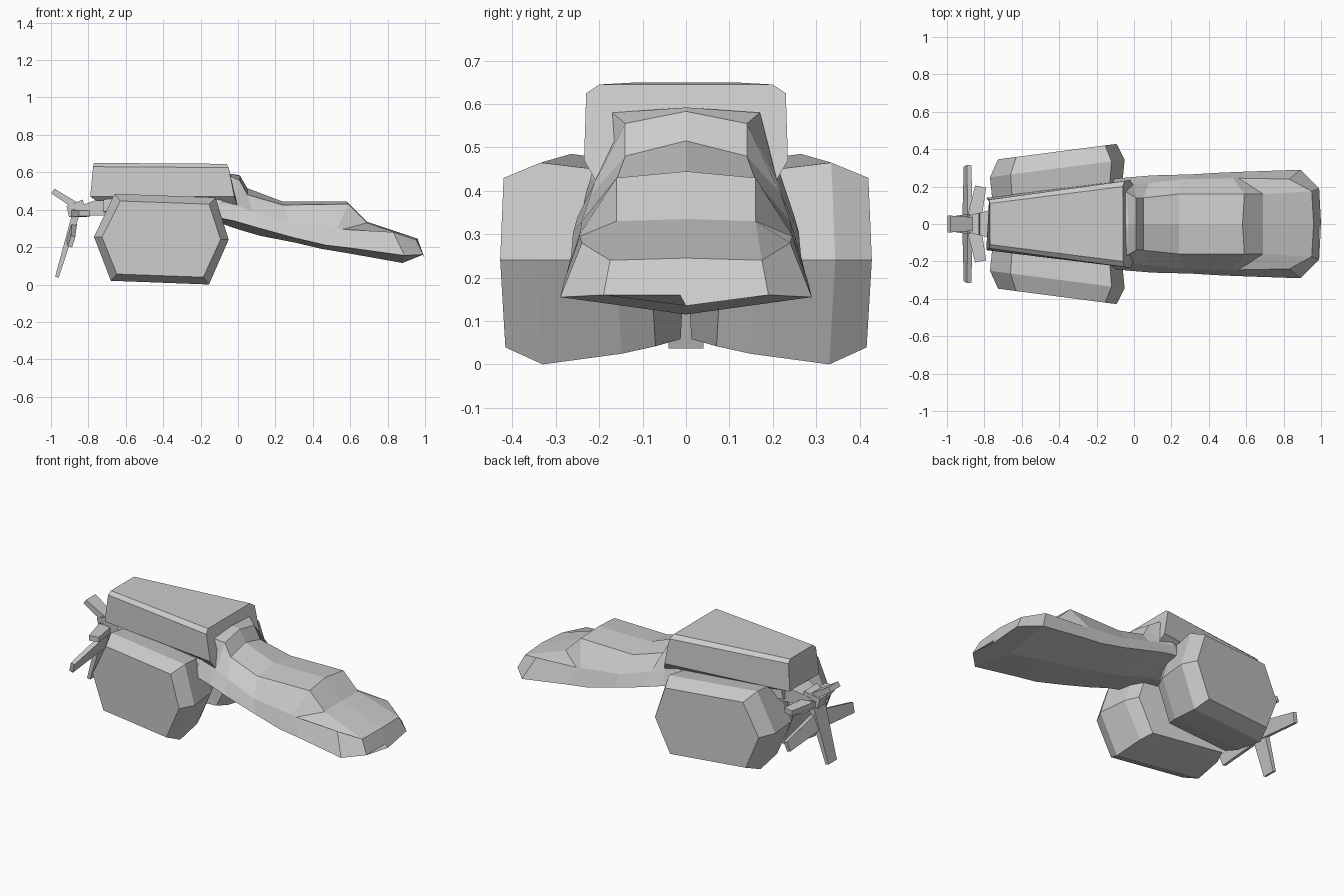
import bpy, bmesh
from mathutils import Vector

if "Cube" in bpy.data.objects:
    bpy.data.objects.remove(bpy.data.objects["Cube"], do_unlink=True)

grey = bpy.data.materials.new("plain grey")
grey.use_nodes = True
colour = (0.6, 0.6, 0.6, 1)
grey.diffuse_color = colour
grey.node_tree.nodes["Principled BSDF"].inputs["Base Color"].default_value = colour


def finish(name, bm):
    """Clean the mesh, point normals outward and add it to the scene."""
    bmesh.ops.remove_doubles(bm, verts=bm.verts, dist=0.0005)
    bmesh.ops.recalc_face_normals(bm, faces=bm.faces)
    mesh = bpy.data.meshes.new(name)
    bm.to_mesh(mesh)
    bm.free()
    mesh.materials.append(grey)
    obj = bpy.data.objects.new(name, mesh)
    bpy.context.collection.objects.link(obj)
    return obj


def loft(name, rings):
    """Skin a list of closed rings and cap both ends."""
    bm = bmesh.new()
    loops = [[bm.verts.new(p) for p in ring] for ring in rings]
    for first, second in zip(loops, loops[1:]):
        for i in range(len(first)):
            j = (i + 1) % len(first)
            bm.faces.new((first[i], first[j], second[j], second[i]))
    bm.faces.new(loops[0])
    bm.faces.new(loops[-1])
    return finish(name, bm)


def mirrored(half):
    """Close a half section, running from top centre to bottom centre."""
    return half + [(x, -y, z) for x, y, z in reversed(half[1:-1])]


def blade(name, start, end, side, root, tip):
    """Tapered box; root and tip give half width and half thickness."""
    a, b, s = Vector(start), Vector(end), Vector(side)
    along = (b - a).normalized()
    s = (s - along * s.dot(along)).normalized()
    n = along.cross(s)
    rings = []
    for p, (w, t) in ((a, root), (b, tip)):
        rings.append([p + s * w * i + n * t * j
                      for i, j in ((1, 1), (-1, 1), (-1, -1), (1, -1))])
    return loft(name, rings)


# Hull and nose: five lengthwise rails, sharing stations from tail to tip
top = [(-.72, 0, .5), (-.03, 0, .592), (.01, 0, .583), (.05, 0, .515), (.24, 0, .443),
       (.58, 0, .445), (.69, 0, .335), (.96, 0, .245), (1, 0, .135)]
deck = [(-.72, .1, .48), (-.04, .17, .58), (.01, .14, .555), (.05, .14, .48), (.24, .16, .425),
        (.59, .16, .43), (.69, .16, .33), (.95, .175, .24), (.99, .19, .16)]
shoulder = [(-.72, .12, .45), (-.1, .22, .43), (0, .21, .42), (.08, .22, .39), (.27, .24, .33),
            (.53, .245, .3), (.56, .245, .295), (.83, .24, .28), (.89, .29, .155)]
chine = [(-.72, .1, .39), (-.12, .24, .36), (-.02, .25, .34), (.1, .26, .305), (.3, .265, .25),
         (.47, .275, .21), (.6, .28, .195), (.89, .29, .155), (.89, .29, .155)]
keel = [(-.72, 0, .37), (-.1, 0, .33), (0, 0, .295), (.12, 0, .26), (.3, 0, .225),
        (.45, 0, .19), (.6, 0, .165), (.88, 0, .115), (.88, 0, .115)]
loft("hull", [mirrored(list(s)) for s in zip(top, deck, shoulder, chine, keel)])

# Engine cowl: widens toward the nose, with chamfered top edges
cowl_rear = [(-.77, 0, .65), (-.77, .11, .65), (-.775, .13, .63), (-.79, .14, .47), (-.76, .1, .45), (-.76, 0, .45)]
cowl_front = [(-.06, 0, .645), (-.06, .2, .645), (-.05, .23, .625), (-.02, .235, .47), (0, .2, .41), (0, 0, .41)]
loft("engine_cowl", [mirrored(cowl_rear), mirrored(cowl_front)])

# Side pods: toed-in hexagonal drums with bevelled rims
hexagon = [(-.66, .485), (-.12, .465), (-.05, .24), (-.155, 0), (-.68, .02), (-.77, .255)]
centre_x, centre_z = -.41, .245
rims = [(.085, .85, .83), (.16, .95, .9), (.34, 1, 1), (.43, .88, .84)]
for label, sign in (("left", 1), ("right", -1)):
    rings = []
    for y, sx, sz in rims:
        ring = []
        for x, z in hexagon:
            px = centre_x + (x - centre_x) * sx
            pz = centre_z + (z - centre_z) * sz
            ring.append((px, sign * (y + (px + .08) * .13), pz))
        rings.append(ring)
    loft(label + "_side_pod", rings)

# Tail boom and propeller hub
blade("tail_boom", (-.7, 0, .42), (-.86, 0, .39), (0, 1, 0), (.09, .05), (.05, .025))
blade("hub", (-.82, 0, .41), (-.91, 0, .39), (0, 1, 0), (.06, .045), (.035, .03))

# Tail blades: one raised, one hanging, and two swept pairs
blade("upper_blade", (-.85, 0, .41), (-.99, 0, .5), (0, 1, 0), (.035, .02), (.045, .015))
blade("lower_blade", (-.86, 0, .4), (-.968, 0, .04), (0, 1, 0), (.055, .02), (.04, .01))
for label, sign in (("left", 1), ("right", -1)):
    blade(label + "_front_blade", (-.86, 0, .38), (-.82, sign * .2, .38), (1, 0, 0), (.04, .02), (.03, .015))
    blade(label + "_rear_blade", (-.89, 0, .28), (-.89, sign * .31, .23), (.3, 0, 1), (.05, .015), (.03, .012))
